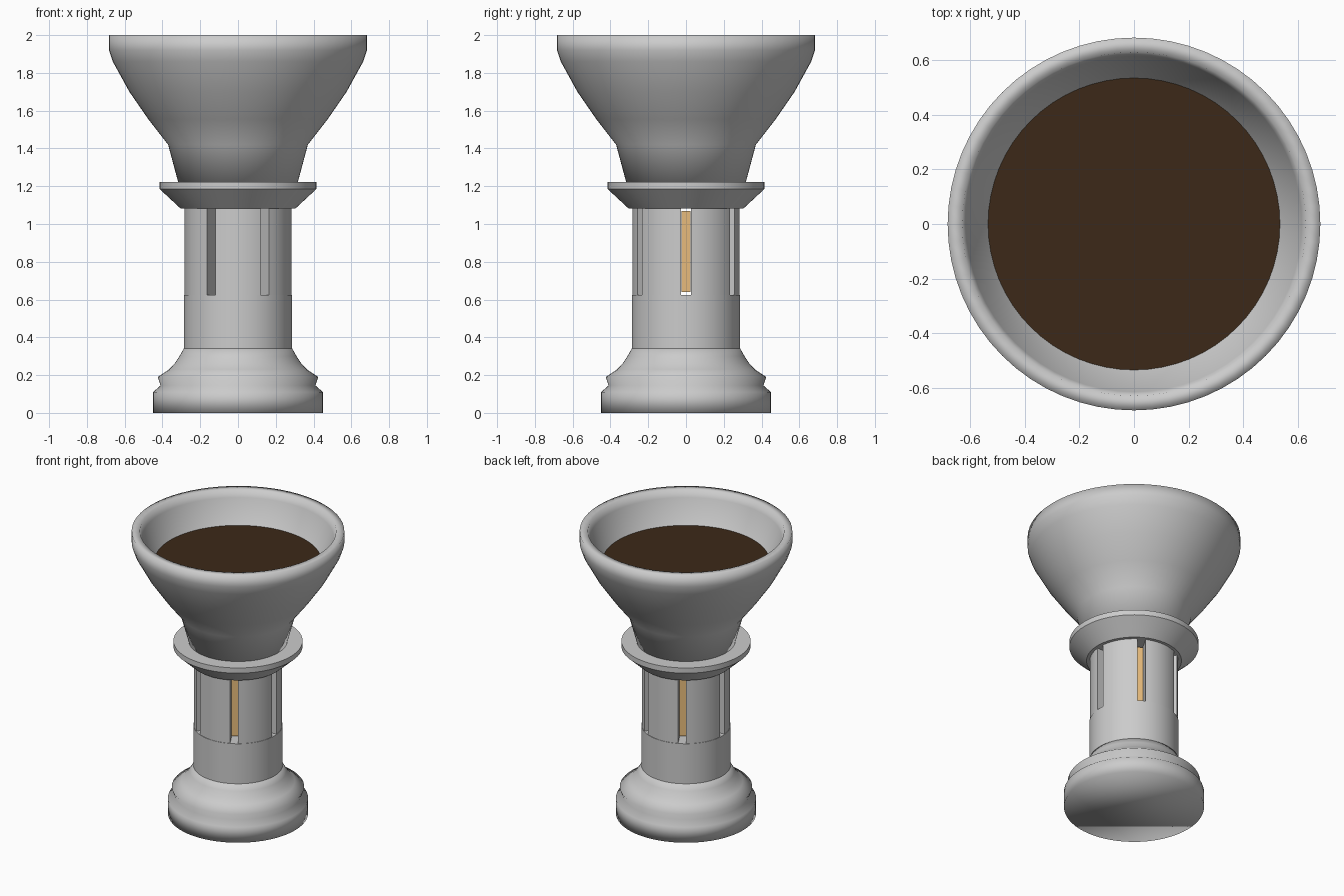
import bpy, bmesh
from math import sin, cos, asin, pi, radians

if "Cube" in bpy.data.objects:
    bpy.data.objects.remove(bpy.data.objects["Cube"])

SEG = 64


def material(name, rgb):
    m = bpy.data.materials.new(name)
    m.diffuse_color = (*rgb, 1)
    m.use_nodes = True
    m.node_tree.nodes["Principled BSDF"].inputs["Base Color"].default_value = m.diffuse_color
    return m


def finish(bm, name, angle=None, mat=None):
    bmesh.ops.recalc_face_normals(bm, faces=bm.faces)
    me = bpy.data.meshes.new(name)
    bm.to_mesh(me)
    bm.free()
    ob = bpy.data.objects.new(name, me)
    bpy.context.collection.objects.link(ob)
    bpy.ops.object.select_all(action='DESELECT')
    bpy.context.view_layer.objects.active = ob
    ob.select_set(True)
    if angle is None:
        bpy.ops.object.shade_smooth()
    elif angle:
        bpy.ops.object.shade_smooth_by_angle(angle=radians(angle))
    if mat:
        me.materials.append(mat)
    return ob


def lathe(name, profile, angle=None, mat=None):
    """Revolve (radius, z) points about z; the open ends are capped."""
    bm = bmesh.new()
    rings = [[bm.verts.new((r * cos(2 * pi * i / SEG), r * sin(2 * pi * i / SEG), z))
              for i in range(SEG)] for r, z in profile]
    for a, b in zip(rings, rings[1:]):
        for i in range(SEG):
            j = (i + 1) % SEG
            bm.faces.new((a[i], a[j], b[j], b[i]))
    bm.faces.new(rings[0])
    bm.faces.new(rings[-1])
    return finish(bm, name, angle, mat)


amber = material("amber", (0.80, 0.50, 0.20))
brown = material("dark_liquid", (0.045, 0.022, 0.009))

# Moulded foot
lathe("base", [(.45, 0), (.45, .11), (.41, .145), (.425, .19), (.365, .23),
               (.335, .262), (.31, .30), (.285, .345)])

# Plain lower drum of the stem
lathe("lower_stem", [(.287, .34), (.287, .625)], 30)

# Slotted upper stem: six wall segments with parallel-sided gaps
R_OUT, R_IN, HALF, Z0, Z1 = .284, .185, .026, .625, 1.085
bm = bmesh.new()
for k in range(6):
    outline = []
    for r, ts in ((R_OUT, range(11)), (R_IN, range(10, -1, -1))):
        off = asin(HALF / r)
        for t in ts:
            a = k * pi / 3 + off + (pi / 3 - 2 * off) * t / 10
            outline.append((r * cos(a), r * sin(a)))
    low = [bm.verts.new((x, y, Z0)) for x, y in outline]
    top = [bm.verts.new((x, y, Z1)) for x, y in outline]
    bm.faces.new(low)
    bm.faces.new(top)
    n = len(outline)
    for i in range(n):
        j = (i + 1) % n
        bm.faces.new((low[i], low[j], top[j], top[i]))
finish(bm, "slotted_stem", 30)

# Amber panels set deep in the slots
for k in range(6):
    a = k * pi / 3
    bm = bmesh.new()
    bmesh.ops.create_cube(bm, size=1)
    bmesh.ops.scale(bm, vec=(.015, .046, .43), verts=bm.verts)
    ob = finish(bm, f"amber_panel_{k + 1}", 0, amber)
    ob.location = (.193 * cos(a), .193 * sin(a), .855)
    ob.rotation_euler.z = a

# Flared collar
lathe("collar", [(.305, 1.083), (.415, 1.185), (.415, 1.222)], 40)

# Bowl with thick wall and open top
lathe("bowl", [(.315, 1.215), (.37, 1.42), (.475, 1.555), (.575, 1.70), (.663, 1.86),
               (.683, 1.92), (.683, 2.0), (.63, 2.0), (.615, 1.95), (.53, 1.78),
               (.30, 1.50)])

# Liquid surface
lathe("liquid", [(.50, 1.74), (.535, 1.79)], 30, brown)
